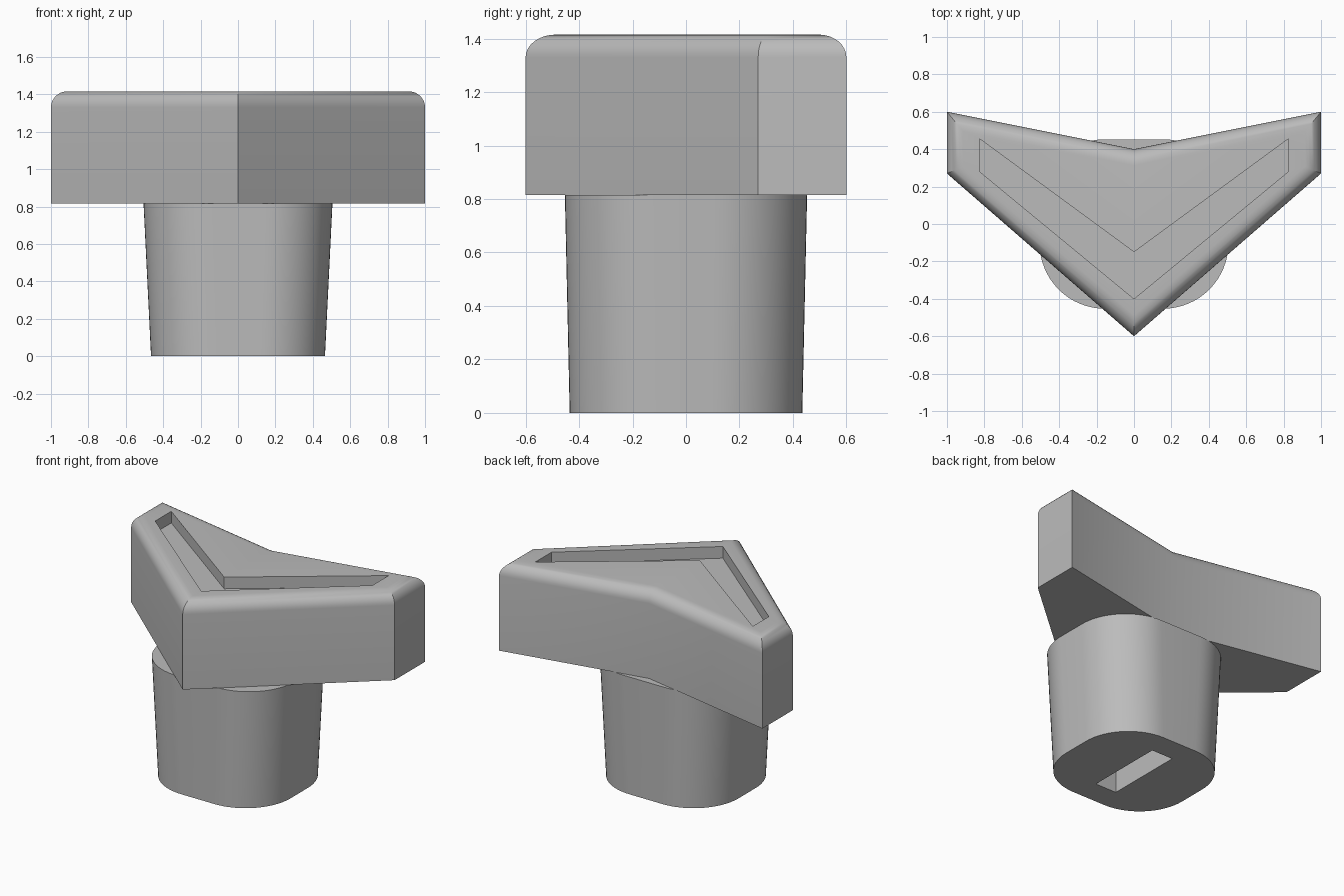
import bpy
import bmesh
from math import cos, sin, pi, radians

cube = bpy.data.objects.get("Cube")
if cube:
    bpy.data.objects.remove(cube, do_unlink=True)

grey = bpy.data.materials.new("plain grey")
grey.use_nodes = True
COLOUR = (0.5, 0.5, 0.5, 1)
grey.diffuse_color = COLOUR
grey.node_tree.nodes["Principled BSDF"].inputs["Base Color"].default_value = COLOUR

STEM_TOP = 0.815
HEAD_TOP = 1.415


def loft(name, low, high, z0, z1, top_round=0):
    """Solid between two outlines, with an optional rounded top rim."""
    bm = bmesh.new()
    a = [bm.verts.new((x, y, z0)) for x, y in low]
    b = [bm.verts.new((x, y, z1)) for x, y in high]
    bm.faces.new(a[::-1])
    top = bm.faces.new(b)
    for i in range(len(a)):
        j = (i + 1) % len(a)
        bm.faces.new((a[i], a[j], b[j], b[i]))
    bmesh.ops.recalc_face_normals(bm, faces=bm.faces)
    if top_round:
        bmesh.ops.bevel(bm, geom=list(top.edges), offset=top_round, segments=8,
                        profile=0.5, affect='EDGES', clamp_overlap=True)
    mesh = bpy.data.meshes.new(name)
    bm.to_mesh(mesh)
    bm.free()
    mesh.materials.append(grey)
    obj = bpy.data.objects.new(name, mesh)
    bpy.context.collection.objects.link(obj)
    return obj


def mirrored(tip_back, notch, tip_front, point):
    """Chevron outline, symmetrical about x = 0, counter-clockwise."""
    (bx, by), (fx, fy) = tip_back, tip_front
    return [(0, point), (fx, fy), (bx, by), (0, notch), (-bx, by), (-fx, fy)]


def rounded_rectangle(half_x, half_y, radius, steps=16):
    outline = []
    for quarter, (sx, sy) in enumerate(((1, 1), (-1, 1), (-1, -1), (1, -1))):
        for i in range(steps + 1):
            t = (quarter + i / steps) * pi / 2
            outline.append((sx * (half_x - radius) + radius * cos(t),
                            sy * (half_y - radius) + radius * sin(t)))
    return outline


def carve(obj, cutter):
    """Cut the pocket, bake the result and drop the cutter."""
    cutter.hide_render = True
    mod = obj.modifiers.new("pocket", 'BOOLEAN')
    mod.operation = 'DIFFERENCE'
    mod.solver = 'EXACT'
    mod.object = cutter
    graph = bpy.context.evaluated_depsgraph_get()
    baked = bpy.data.meshes.new_from_object(obj.evaluated_get(graph))
    obj.modifiers.clear()
    obj.data = baked
    bpy.data.objects.remove(cutter, do_unlink=True)


# Chevron head with rounded top rim and engraved V groove
outline = mirrored((1, 0.6), 0.4, (1, 0.27), -0.6)
head = loft("head", outline, outline, STEM_TOP, HEAD_TOP, top_round=0.085)
groove = mirrored((0.825, 0.455), -0.15, (0.825, 0.28), -0.4)
carve(head, loft("groove_cutter", groove, groove, HEAD_TOP - 0.08, HEAD_TOP + 0.1))

# Tapered stem with a slot in its underside
stem = loft("stem", rounded_rectangle(0.465, 0.435, 0.34),
            rounded_rectangle(0.505, 0.453, 0.35), 0, STEM_TOP)
slot = [(-0.08, -0.27), (0.08, -0.27), (0.08, 0.27), (-0.08, 0.27)]
carve(stem, loft("slot_cutter", slot, slot, -0.1, 0.5))

# Smooth curved surfaces, keep corners crisp
for obj in (head, stem):
    bpy.ops.object.select_all(action='DESELECT')
    obj.select_set(True)
    bpy.context.view_layer.objects.active = obj
    bpy.ops.object.shade_smooth_by_angle(angle=radians(30))
